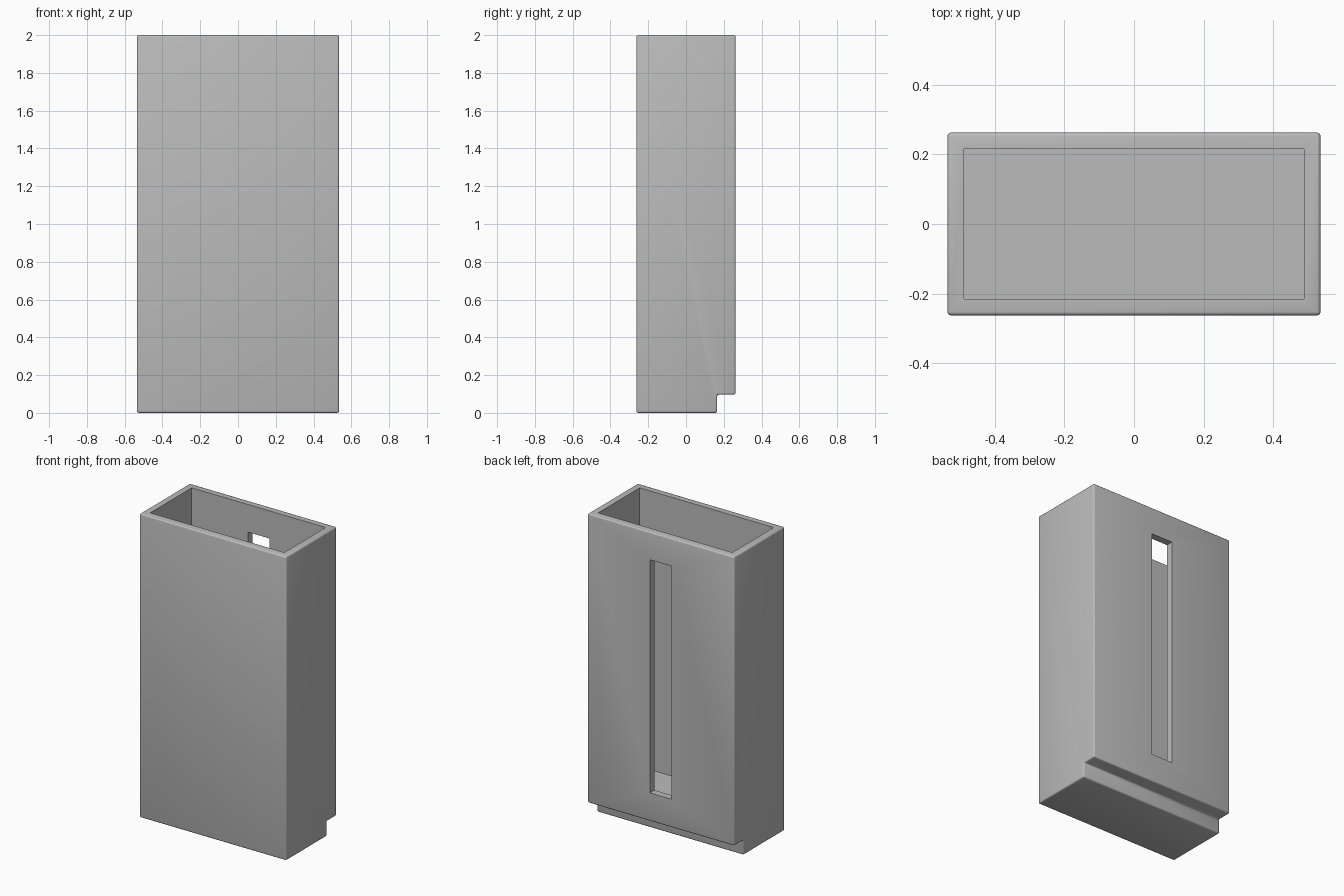
import bpy
import bmesh
import math

if "Cube" in bpy.data.objects:
    bpy.data.objects.remove(bpy.data.objects["Cube"])

HALF_X, HALF_Y, HEIGHT = 0.535, 0.262, 2.0
WALL = 0.047
FLOOR = 0.165
STEP = 0.097
SLOT_HALF, SLOT_LOW, SLOT_HIGH = 0.079, 0.283, 1.818

grey = bpy.data.materials.new("plain grey")
grey.use_nodes = True
COLOUR = (0.5, 0.5, 0.5, 1)
grey.diffuse_color = COLOUR
grey.node_tree.nodes["Principled BSDF"].inputs["Base Color"].default_value = COLOUR


def prism(name, profile, half_x):
    """Extrude a side profile of (y, z) points across the width."""
    bm = bmesh.new()
    face = bm.faces.new([bm.verts.new((-half_x, y, z)) for y, z in profile])
    extruded = bmesh.ops.extrude_face_region(bm, geom=[face])["geom"]
    verts = [v for v in extruded if isinstance(v, bmesh.types.BMVert)]
    bmesh.ops.translate(bm, verts=verts, vec=(2 * half_x, 0, 0))
    bmesh.ops.recalc_face_normals(bm, faces=bm.faces)
    mesh = bpy.data.meshes.new(name)
    bm.to_mesh(mesh)
    bm.free()
    mesh.materials.append(grey)
    obj = bpy.data.objects.new(name, mesh)
    bpy.context.collection.objects.link(obj)
    return obj


def box(name, half_x, y0, y1, z0, z1):
    return prism(name, [(y0, z0), (y1, z0), (y1, z1), (y0, z1)], half_x)


# Outer body with the step along the lower back edge
body = prism("holder_body", [
    (-HALF_Y, 0), (HALF_Y - STEP, 0), (HALF_Y - STEP, STEP),
    (HALF_Y, STEP), (HALF_Y, HEIGHT), (-HALF_Y, HEIGHT)], HALF_X)

# Small rounding of the outside edges
bevel = body.modifiers.new("rounded edges", 'BEVEL')
bevel.width = 0.01
bevel.segments = 3

# Open cavity and tall slot through the back wall
cavity = box("cavity_cutter", HALF_X - WALL, WALL - HALF_Y, HALF_Y - WALL,
             FLOOR, HEIGHT + 0.1)
slot = box("slot_cutter", SLOT_HALF, 0, HALF_Y + 0.1, SLOT_LOW, SLOT_HIGH)
for cutter in (cavity, slot):
    cutter.hide_render = True
    cut = body.modifiers.new(cutter.name, 'BOOLEAN')
    cut.operation = 'DIFFERENCE'
    cut.solver = 'EXACT'
    cut.object = cutter

bpy.ops.object.select_all(action='DESELECT')
body.select_set(True)
bpy.context.view_layer.objects.active = body
for modifier in list(body.modifiers):
    bpy.ops.object.modifier_apply(modifier=modifier.name)
for cutter in (cavity, slot):
    bpy.data.objects.remove(cutter)
bpy.ops.object.shade_smooth_by_angle(angle=math.radians(35))
